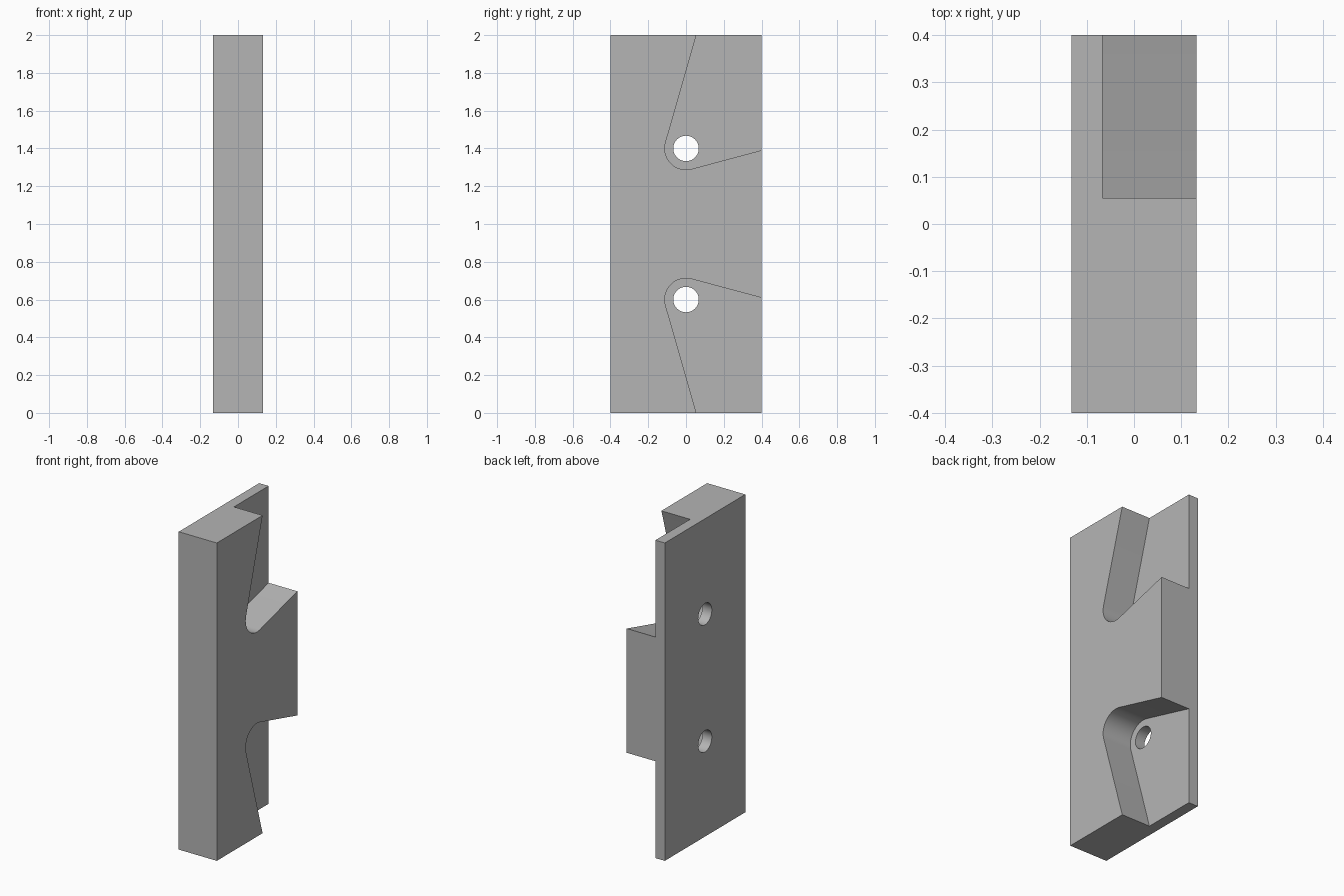
import bpy
import bmesh
from math import sin, cos, tan, pi, radians

if "Cube" in bpy.data.objects:
    bpy.data.objects.remove(bpy.data.objects["Cube"])

THICK, DEPTH, HEIGHT = 0.265, 0.8, 2.0
FLOOR_X = -0.067            # pocket floor
HOLE_Z, HOLE_R, CORNER_R = 1.4, 0.0675, 0.1125
STEEP, SHALLOW = radians(16), radians(15)

grey = bpy.data.materials.new("plain grey")
grey.use_nodes = True
colour = (0.46, 0.46, 0.46, 1)
grey.diffuse_color = colour
grey.node_tree.nodes["Principled BSDF"].inputs["Base Color"].default_value = colour


def prism(name, profile, x0, x1):
    """Extrude a (y, z) profile along x."""
    bm = bmesh.new()
    face = bm.faces.new([bm.verts.new((x0, y, z)) for y, z in profile])
    extruded = bmesh.ops.extrude_face_region(bm, geom=[face])["geom"]
    moved = [v for v in extruded if isinstance(v, bmesh.types.BMVert)]
    bmesh.ops.translate(bm, verts=moved, vec=(x1 - x0, 0, 0))
    bmesh.ops.recalc_face_normals(bm, faces=bm.faces)
    mesh = bpy.data.meshes.new(name)
    bm.to_mesh(mesh)
    bm.free()
    mesh.materials.append(grey)
    obj = bpy.data.objects.new(name, mesh)
    bpy.context.collection.objects.link(obj)
    return obj


def arc(radius, start, end, steps):
    angles = [start + (end - start) * i / steps for i in range(steps + 1)]
    return [(radius * cos(a), HOLE_Z + radius * sin(a)) for a in angles]


# Main block
w = DEPTH / 2
block = prism("mounting_block", [(-w, 0), (w, 0), (w, HEIGHT), (-w, HEIGHT)],
              -THICK / 2, THICK / 2)

# Pocket outline: a rounded corner with two tangent walls running past the block
corner = arc(CORNER_R, pi - STEEP, 1.5 * pi + SHALLOW, 24)
(y0, z0), (y1, z1) = corner[0], corner[-1]
far_y, far_z = 0.6, 2.2
pocket = [(y0 + (far_z - z0) * tan(STEEP), far_z)] + corner
pocket += [(far_y, z1 + (far_y - y1) * tan(SHALLOW)), (far_y, far_z)]
hole = arc(HOLE_R, 0, 2 * pi, 40)[:-1]

# Cut the upper pocket and hole, then their mirror images below
cutters = []
for flip, side in ((False, "upper"), (True, "lower")):
    for part, outline, start in (("pocket", pocket, FLOOR_X), ("hole", hole, -0.3)):
        points = [(y, HEIGHT - z if flip else z) for y, z in outline]
        cutter = prism(f"{side}_{part}_cutter", points, start, 0.3)
        cutter.hide_render = True
        cutters.append(cutter)

bpy.ops.object.select_all(action='DESELECT')
bpy.context.view_layer.objects.active = block
block.select_set(True)
for cutter in cutters:
    mod = block.modifiers.new(cutter.name, 'BOOLEAN')
    mod.operation = 'DIFFERENCE'
    mod.solver = 'EXACT'
    mod.object = cutter
    bpy.ops.object.modifier_apply(modifier=mod.name)
    bpy.data.objects.remove(cutter)

bpy.ops.object.shade_smooth_by_angle(angle=radians(30))
